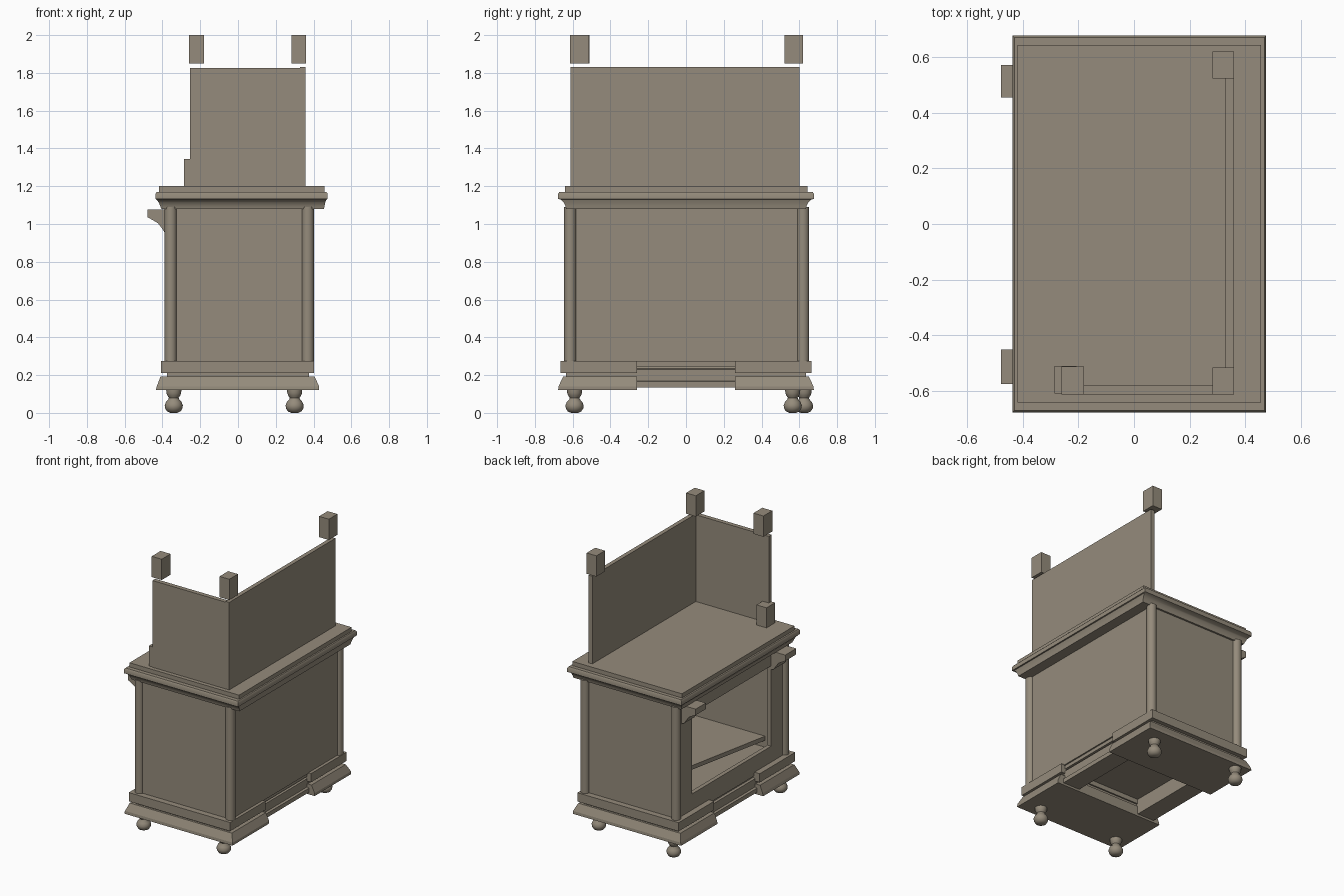
import bpy, bmesh, math

old = bpy.data.objects.get("Cube")
if old:
    bpy.data.objects.remove(old, do_unlink=True)

COLOUR = (0.30, 0.26, 0.20, 1.0)
wood = bpy.data.materials.new("grey_brown_wood")
wood.use_nodes = True
wood.diffuse_color = COLOUR
shader = wood.node_tree.nodes["Principled BSDF"]
shader.inputs["Base Color"].default_value = COLOUR
shader.inputs["Roughness"].default_value = 0.8


def finish(name, bm, smooth=False):
    """Turn a bmesh into a named object with the wood material."""
    bmesh.ops.recalc_face_normals(bm, faces=bm.faces)
    mesh = bpy.data.meshes.new(name)
    bm.to_mesh(mesh)
    bm.free()
    mesh.materials.append(wood)
    obj = bpy.data.objects.new(name, mesh)
    bpy.context.collection.objects.link(obj)
    if smooth:
        bpy.ops.object.select_all(action="DESELECT")
        obj.select_set(True)
        bpy.context.view_layer.objects.active = obj
        bpy.ops.object.shade_smooth_by_angle(angle=math.radians(35))
    return obj


def loft(name, rings, smooth=False):
    """Join closed rings of points, capping both ends."""
    bm = bmesh.new()
    loops = [[bm.verts.new(p) for p in ring] for ring in rings]
    n = len(loops[0])
    for a, b in zip(loops, loops[1:]):
        for i in range(n):
            j = (i + 1) % n
            bm.faces.new((a[i], a[j], b[j], b[i]))
    bm.faces.new(loops[0])
    bm.faces.new(loops[-1])
    return finish(name, bm, smooth)


def stack(name, layers, smooth=False):
    """Rectangular moulding; each layer is x0, x1, y0, y1, z."""
    return loft(name, [[(a, c, z), (b, c, z), (b, d, z), (a, d, z)]
                       for a, b, c, d, z in layers], smooth)


def box(name, x, y, z):
    return stack(name, [(*x, *y, h) for h in z])


def lathe(name, x, y, profile, sides=24):
    angles = [math.tau * i / sides for i in range(sides)]
    return loft(name, [[(x + r * math.cos(a), y + r * math.sin(a), z) for a in angles]
                       for r, z in profile], True)


# Turned feet
foot = [(0.018, 0), (0.036, 0.008), (0.046, 0.024), (0.048, 0.04), (0.041, 0.058),
        (0.028, 0.072), (0.026, 0.08), (0.034, 0.092), (0.039, 0.105), (0.04, 0.12)]
for name, x, y in (("foot_front_right", -0.34, -0.59), ("foot_front_left", 0.30, -0.59),
                   ("foot_back_right", -0.34, 0.625), ("foot_back_left", 0.30, 0.565)):
    lathe(name, x, y, foot)

# Stepped plinth at each end
for side, s in (("front", -1), ("back", 1)):
    def span(inner, outer):
        return tuple(sorted((s * inner, s * outer)))
    stack(side + "_plinth", [
        (-0.435, 0.43, *span(0.26, 0.677), 0.12),
        (-0.43, 0.43, *span(0.26, 0.675), 0.14),
        (-0.41, 0.405, *span(0.26, 0.65), 0.193)])
    box(side + "_plinth_neck", (-0.375, 0.375), span(0.27, 0.635), (0.19, 0.215))
    box(side + "_plinth_slab", (-0.407, 0.402), span(0.26, 0.665), (0.212, 0.275))

# Recessed rails between the plinths, with a hollow moulding on top
for side, s in (("left", 1), ("right", -1)):
    def across(inner, outer):
        return tuple(sorted((s * inner, s * outer)))
    stack(side + "_base_rail", [
        (*across(0.25, reach), -0.27, 0.27, z) for reach, z in
        ((0.385, 0.135), (0.385, 0.165), (0.37, 0.17), (0.37, 0.23),
         (0.355, 0.235), (0.352, 0.25), (0.365, 0.275))])

# Cabinet shell, open on the right side
box("cabinet_floor", (-0.36, 0.37), (-0.62, 0.62), (0.245, 0.29))
box("cabinet_back_panel", (0.35, 0.38), (-0.61, 0.61), (0.27, 1.09))
for side, s in (("front", -1), ("back", 1)):
    y = tuple(sorted((s * 0.59, s * 0.622)))
    box(side + "_panel", (-0.36, 0.37), y, (0.27, 1.09))
    y = tuple(sorted((s * 0.45, s * 0.6)))
    box(side + "_opening_jamb", (-0.365, -0.335), y, (0.27, 1.09))
box("opening_sill", (-0.365, -0.335), (-0.45, 0.45), (0.27, 0.39))
box("opening_head", (-0.365, -0.335), (-0.45, 0.45), (0.97, 1.09))

# Inner shelf with a slanted leading edge
shelf = [(0.36, -0.595), (-0.22, -0.595), (0.02, 0.595), (0.36, 0.595)]
loft("inner_shelf", [[(x, y, z) for x, y in shelf] for z in (0.34, 0.37)])

# Round corner columns
for name, x, y in (("column_front_right", -0.356, -0.613), ("column_front_left", 0.37, -0.613),
                   ("column_back_right", -0.356, 0.62), ("column_back_left", 0.37, 0.62)):
    lathe(name, x, y, [(0.032, 0.27), (0.032, 1.09)])

# Brackets under the overhang
bracket = [(-0.36, 1.078), (-0.478, 1.078), (-0.478, 1.035), (-0.45, 1.02),
           (-0.425, 1.005), (-0.405, 0.98), (-0.385, 0.95), (-0.36, 0.94)]
for name, y0, y1 in (("bracket_front", -0.575, -0.45), ("bracket_back", 0.455, 0.572)):
    loft(name, [[(x, y, z) for x, z in bracket] for y in (y0, y1)])

# Cornice and table top
stack("cornice", [
    (-0.405, 0.455, -0.635, 0.635, 1.08),
    (-0.412, 0.458, -0.638, 0.638, 1.095),
    (-0.42, 0.462, -0.648, 0.648, 1.115),
    (-0.432, 0.468, -0.664, 0.664, 1.13),
    (-0.437, 0.475, -0.677, 0.677, 1.133),
    (-0.437, 0.475, -0.677, 0.677, 1.16),
    (-0.43, 0.468, -0.67, 0.67, 1.17)], True)
box("table_top", (-0.418, 0.457), (-0.641, 0.643), (1.165, 1.2))

# Upper screens
box("upper_front_panel", (-0.255, 0.345), (-0.612, -0.58), (1.2, 1.826))
box("upper_left_panel", (0.328, 0.358), (-0.612, 0.6), (1.2, 1.832))

# Floating finial blocks and the low post block
for name, x, y in (("finial_front_right", (-0.26, -0.18), (-0.613, -0.512)),
                   ("finial_front_left", (0.282, 0.36), (-0.613, -0.515)),
                   ("finial_back_left", (0.282, 0.36), (0.522, 0.62))):
    box(name, x, y, (1.85, 2.0))
box("post_block", (-0.286, -0.206), (-0.608, -0.51), (1.2, 1.345))
